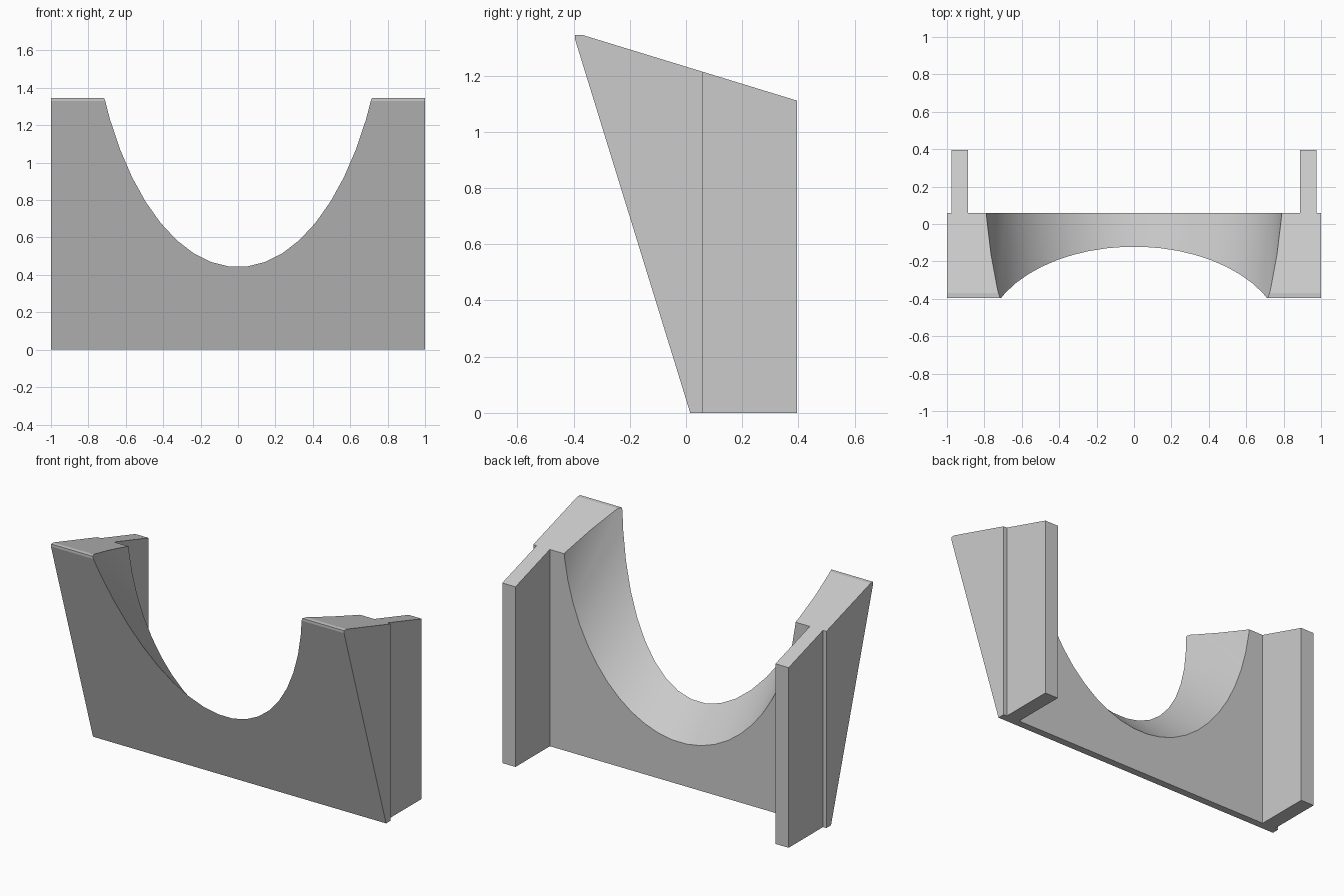
import bpy, bmesh, math
from mathutils import Matrix

cube = bpy.data.objects.get("Cube")
if cube:
    bpy.data.objects.remove(cube, do_unlink=True)

grey = bpy.data.materials.new("plain grey")
grey.use_nodes = True
colour = (0.6, 0.6, 0.6, 1)
grey.diffuse_color = colour
grey.node_tree.nodes["Principled BSDF"].inputs["Base Color"].default_value = colour

BACK_Y, FIN_Y = 0.06, 0.395


def top_z(y):
    """Height of the sloping top at depth y."""
    return 1.345 - 0.306 * (y + 0.37)


def add_object(name, bm):
    bmesh.ops.recalc_face_normals(bm, faces=bm.faces)
    mesh = bpy.data.meshes.new(name)
    bm.to_mesh(mesh)
    bm.free()
    obj = bpy.data.objects.new(name, mesh)
    mesh.materials.append(grey)
    bpy.context.collection.objects.link(obj)
    return obj


def extrude_profile(name, profile, x0, x1):
    """Extrude a side (y, z) profile along x."""
    bm = bmesh.new()
    face = bm.faces.new([bm.verts.new((x0, y, z)) for y, z in profile])
    new = bmesh.ops.extrude_face_region(bm, geom=[face])["geom"]
    verts = [g for g in new if isinstance(g, bmesh.types.BMVert)]
    bmesh.ops.translate(bm, verts=verts, vec=(x1 - x0, 0, 0))
    return add_object(name, bm)


# Leaning wall with a blunt front lip
wall = extrude_profile("wall", [
    (0.015, 0), (BACK_Y, 0), (BACK_Y, top_z(BACK_Y)),
    (-0.37, 1.345), (-0.395, 1.345), (-0.395, 1.33)], -1, 1)

# Round saddle cut, running down towards the back at 45 degrees
sides = 52
bm = bmesh.new()
bmesh.ops.create_cone(
    bm, cap_ends=True, segments=sides, radius1=0.8, radius2=0.8, depth=4,
    matrix=Matrix.Translation((0, -0.625, 2.077))
    @ Matrix.Rotation(math.radians(45), 4, "X")
    @ Matrix.Rotation(math.pi / sides, 4, "Z"))
cutter = add_object("saddle_cutter", bm)
cutter.hide_render = True

cut = wall.modifiers.new("saddle", "BOOLEAN")
cut.operation = "DIFFERENCE"
cut.solver = "EXACT"
cut.object = cutter
bpy.ops.object.select_all(action="DESELECT")
bpy.context.view_layer.objects.active = wall
wall.select_set(True)
bpy.ops.object.modifier_apply(modifier=cut.name)
bpy.data.objects.remove(cutter, do_unlink=True)
bpy.ops.object.shade_smooth_by_angle(angle=math.radians(10))

# Upright fins behind the wall
for side, sign in (("left", 1), ("right", -1)):
    extrude_profile(side + "_fin", [
        (BACK_Y, 0), (FIN_Y, 0), (FIN_Y, top_z(FIN_Y)), (BACK_Y, top_z(BACK_Y))],
        sign * 0.887, sign * 0.977)
